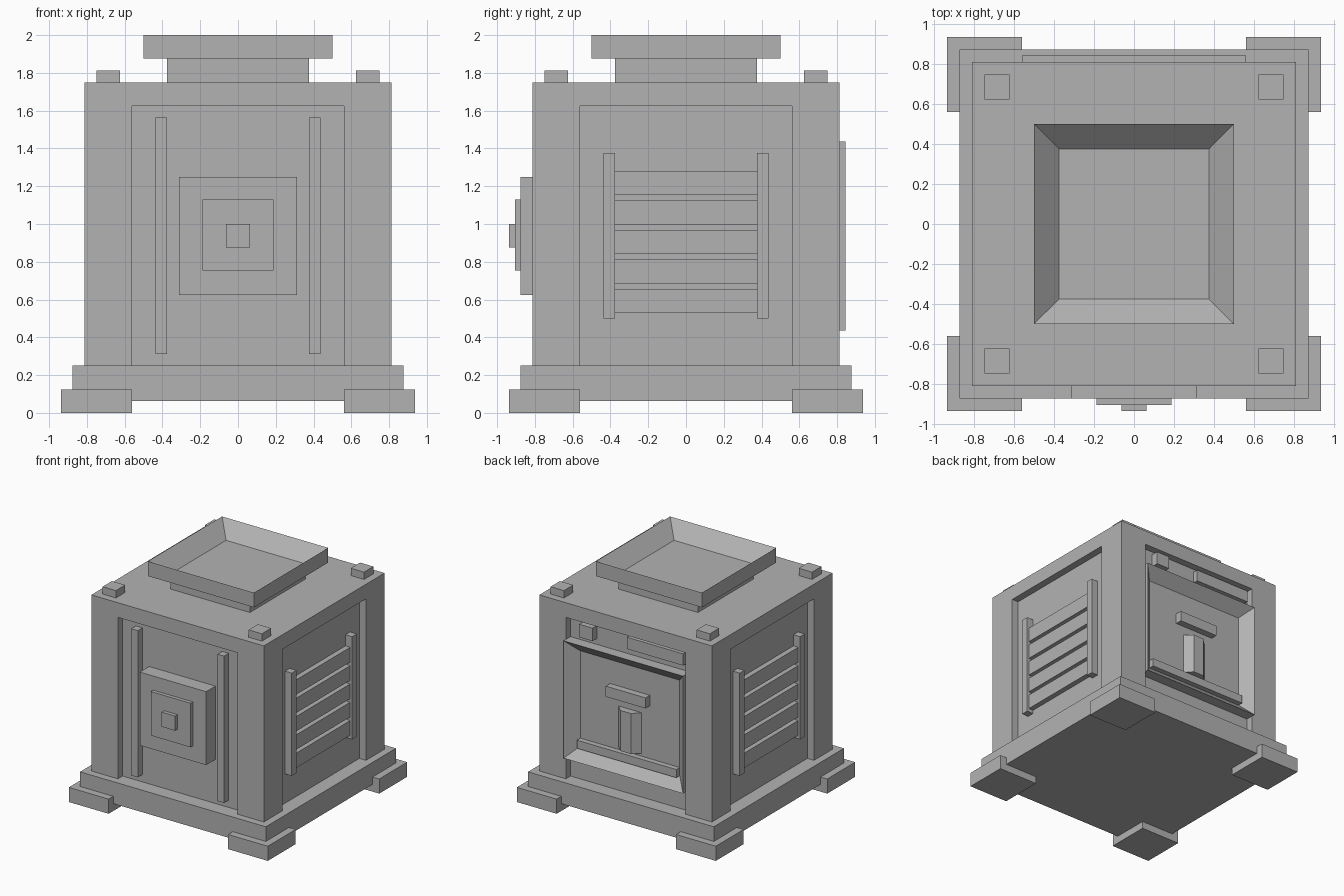
import bpy, bmesh
from mathutils import Vector

if "Cube" in bpy.data.objects:
    bpy.data.objects.remove(bpy.data.objects["Cube"])

grey = bpy.data.materials.new("plain_grey")
grey.diffuse_color = (0.45, 0.45, 0.45, 1)
grey.use_nodes = True
grey.node_tree.nodes["Principled BSDF"].inputs["Base Color"].default_value = grey.diffuse_color


def finish(name, bm):
    bmesh.ops.recalc_face_normals(bm, faces=bm.faces)
    me = bpy.data.meshes.new(name)
    bm.to_mesh(me)
    bm.free()
    me.materials.append(grey)
    ob = bpy.data.objects.new(name, me)
    bpy.context.collection.objects.link(ob)
    return ob


def add_box(bm, x0, x1, y0, y1, z0, z1):
    verts = bmesh.ops.create_cube(bm, size=1)["verts"]
    for v in verts:
        v.co = Vector((x1 if v.co.x > 0 else x0,
                       y1 if v.co.y > 0 else y0,
                       z1 if v.co.z > 0 else z0))


def box(name, *dims):
    bm = bmesh.new()
    add_box(bm, *dims)
    return finish(name, bm)


def tray(name, dims, direction, border, depth):
    """Box with one face inset and pushed inwards."""
    bm = bmesh.new()
    add_box(bm, *dims)
    bm.normal_update()
    d = Vector(direction)
    face = max(bm.faces, key=lambda f: f.normal.dot(d))
    bmesh.ops.inset_region(bm, faces=[face], thickness=border, use_even_offset=True)
    bmesh.ops.translate(bm, verts=face.verts[:], vec=-d * depth)
    return finish(name, bm)


# Base slab and corner feet
box("base_slab", -.875, .875, -.875, .875, .0625, .25)
for sx in (-1, 1):
    for sy in (-1, 1):
        xs = sorted((sx * .5625, sx * .9375))
        ys = sorted((sy * .5625, sy * .9375))
        box("foot", *xs, *ys, 0, .125)
        # Small pegs on the roof corners
        xs = sorted((sx * .625, sx * .75))
        ys = sorted((sy * .625, sy * .75))
        box("roof_peg", *xs, *ys, 1.75, 1.8125)

# Body with a shallow recess cut in each of the four sides
body = box("body", -.8125, .8125, -.8125, .8125, .25, 1.75)
bm = bmesh.new()
for s in (-1, 1):
    depth = sorted((s * .75, s * 1.0))
    add_box(bm, *depth, -.5625, .5625, .1, 1.625)
    add_box(bm, -.5625, .5625, *depth, .1, 1.625)
cutter = finish("recess_cutter", bm)
cutter.hide_render = True
cutter.hide_viewport = True
mod = body.modifiers.new("recesses", 'BOOLEAN')
mod.operation = 'DIFFERENCE'
mod.solver = 'EXACT'
mod.object = cutter

# Chimney neck and hollow rim
box("neck", -.375, .375, -.375, .375, 1.75, 1.876)
tray("rim", (-.5, .5, -.5, .5, 1.875, 2), (0, 0, 1), .125, .122)

# Front: two rails and a stepped square boss
for s in (-1, 1):
    box("front_rail", *sorted((s * .375, s * .4375)), -.8125, -.75, .3125, 1.5625)
box("boss_plate", -.3125, .3125, -.875, -.75, .625, 1.25)
box("boss_step", -.1875, .1875, -.906, -.875, .755, 1.13)
box("boss_knob", -.0625, .0625, -.9375, -.906, .875, 1.0)

# Sides: posts with five slats between them
for sx in (-1, 1):
    post_x = sorted((sx * .75, sx * .8125))
    slat_x = sorted((sx * .75, sx * .795))
    for sy in (-1, 1):
        box("vent_post", *post_x, *sorted((sy * .375, sy * .4375)), .5, 1.375)
    for i in range(5):
        z = .53 + i * .156
        box("vent_slat", *slat_x, -.375, .375, z, z + .126)

# Back: door frame with ledge, bar and handle
tray("door_frame", (-.5625, .5625, .75, .8438, .4375, 1.4375), (0, 1, 0), .094, .09)
box("door_ledge", -.4685, .4685, .75, .8, .53, .6)
box("door_bar", -.1875, .1875, .75, .8125, 1.05, 1.14)

# Bevel-sided door handle
bm = bmesh.new()
profile = [(-.1125, .75), (.1125, .75), (.05, .8125), (-.05, .8125)]
face = bm.faces.new([bm.verts.new((x, y, .625)) for x, y in profile])
top = bmesh.ops.extrude_face_region(bm, geom=[face])["geom"]
bmesh.ops.translate(bm, vec=(0, 0, .345),
                    verts=[g for g in top if isinstance(g, bmesh.types.BMVert)])
finish("door_handle", bm)

# Small parts above the door
box("upper_block", .3125, .4375, .75, .8125, 1.49, 1.6)
box("upper_bar", -.53, 0, .75, .795, 1.5, 1.6)
